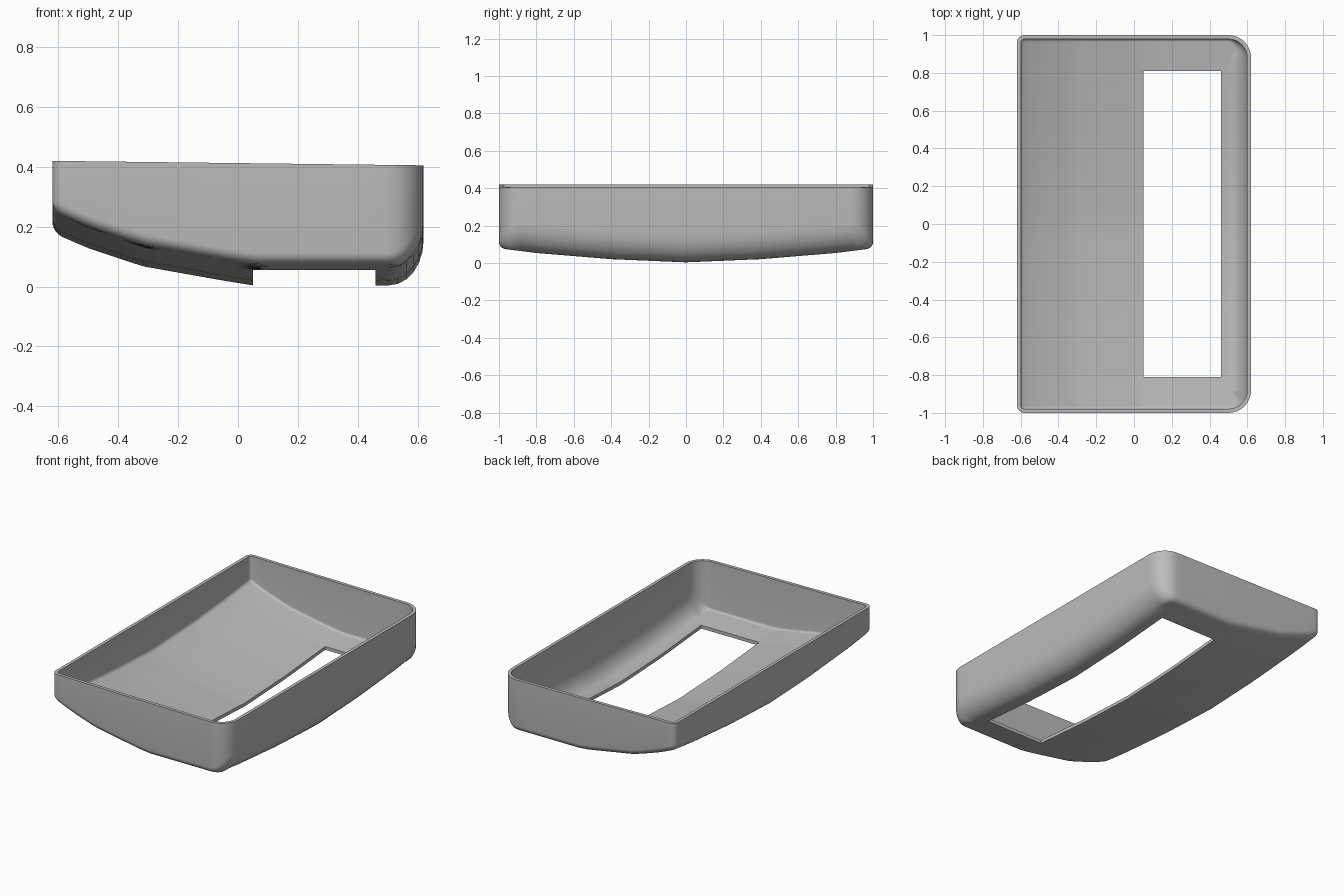
import bpy, bmesh, math

if "Cube" in bpy.data.objects:
    bpy.data.objects.remove(bpy.data.objects["Cube"])

HALF_X, HALF_Y, WALL = 0.62, 1.0, 0.021
WINDOW_X0, WINDOW_X1, WINDOW_Y = 0.05, 0.46, 0.81
SIDE_STEPS, ARC_STEPS = 20, 8          # ARC_STEPS is even, so corners have a middle
HALF_ARC = ARC_STEPS // 2
PER_SIDE = SIDE_STEPS + ARC_STEPS
FLOOR_RINGS = 14
FLOOR_X = [(-0.62, 0.18), (-0.5, 0.128), (-0.32, 0.068), (-0.05, 0.02), (0.05, 0.004), (0.62, 0.004)]
FLOOR_Y = [(0, 0), (0.4, 0.017), (0.8, 0.05), (1.0, 0.075)]
# Share of a window side reached by each outline step; corners take little of it
WINDOW_SHARE = [(0, 0), (HALF_ARC, 0.04), (PER_SIDE - HALF_ARC, 0.96), (PER_SIDE, 1)]


def lerp(a, b, t):
    return a + (b - a) * t


def sample(points, v):
    for (a, za), (b, zb) in zip(points, points[1:]):
        if v <= b:
            return lerp(za, zb, (v - a) / (b - a))
    return points[-1][1]


def floor_z(x, y):
    return sample(FLOOR_X, x) + sample(FLOOR_Y, abs(y))


def rim_z(x):
    return lerp(0.42, 0.405, (x + HALF_X) / (2 * HALF_X))


def make_outline(shrink):
    """Rounded rectangle with normals: large corners on +x, tight ones on -x."""
    corners = []
    for k, (sx, sy) in enumerate([(1, 1), (-1, 1), (-1, -1), (1, -1)]):
        r = 0.12 if sx > 0 else 0.04
        cx, cy = sx * (HALF_X - r), sy * (HALF_Y - r)
        arc = []
        for i in range(ARC_STEPS + 1):
            a = math.pi / 2 * (k + i / ARC_STEPS)
            nx, ny = math.cos(a), math.sin(a)
            arc.append((cx + (r - shrink) * nx, cy + (r - shrink) * ny, nx, ny))
        corners.append(arc)
    points = []
    for k in range(4):
        arc, end = corners[k], corners[(k + 1) % 4][0]
        x, y, nx, ny = arc[-1]
        points += arc
        for i in range(1, SIDE_STEPS):
            t = i / SIDE_STEPS
            points.append((lerp(x, end[0], t), lerp(y, end[1], t), nx, ny))
    return points


def make_window():
    """Points around the opening, matched one to one with the outline."""
    corners = [(WINDOW_X1, WINDOW_Y), (WINDOW_X0, WINDOW_Y), (WINDOW_X0, -WINDOW_Y), (WINDOW_X1, -WINDOW_Y)]
    points = []
    for k in range(4):
        a, b = corners[k], corners[(k + 1) % 4]
        for i in range(PER_SIDE):
            t = sample(WINDOW_SHARE, i)
            points.append((lerp(a[0], b[0], t), lerp(a[1], b[1], t)))
    return points[-HALF_ARC:] + points[:-HALF_ARC]


def make_skin(offset):
    """Rings from the rim, round the lower edge and over the floor to the window."""
    outline = make_outline(offset)
    rings = [[(x, y, rim_z(x)) for x, y, _, _ in outline]]
    for i in range(7):
        t = math.pi / 2 * i / 6
        ring = []
        for x, y, nx, ny in outline:
            soft = max(nx, 0) ** 2
            inset = (lerp(0.034, 0.115, soft) - offset) * (1 - math.cos(t))
            rise = (lerp(0.034, 0.15, soft) - offset) * (1 - math.sin(t))
            px, py = x - nx * inset, y - ny * inset
            ring.append((px, py, floor_z(px, py) + offset + rise))
        rings.append(ring)
    edge = rings[-1]
    for j in range(1, FLOOR_RINGS + 1):
        t = j / FLOOR_RINGS
        ring = []
        for (ex, ey, _), (wx, wy) in zip(edge, make_window()):
            px, py = lerp(ex, wx, t), lerp(ey, wy, t)
            ring.append((px, py, floor_z(px, py) + offset))
        rings.append(ring)
    return rings


# Outer skin down to the window, then inner skin back up to the rim, closed in a loop
bm = bmesh.new()
rings = make_skin(0) + make_skin(WALL)[::-1]
loops = [[bm.verts.new(p) for p in ring] for ring in rings]
for upper, lower in zip(loops, loops[1:] + loops[:1]):
    for i in range(len(upper)):
        j = (i + 1) % len(upper)
        bm.faces.new((upper[i], lower[i], lower[j], upper[j]))
bmesh.ops.recalc_face_normals(bm, faces=bm.faces[:])
mesh = bpy.data.meshes.new("tray_shell")
bm.to_mesh(mesh)
bm.free()
shell = bpy.data.objects.new("tray_shell", mesh)
bpy.context.collection.objects.link(shell)

# Single plain colour
grey = bpy.data.materials.new("plain grey")
grey.use_nodes = True
color = (0.5, 0.5, 0.5, 1)
grey.diffuse_color = color
grey.node_tree.nodes["Principled BSDF"].inputs["Base Color"].default_value = color
mesh.materials.append(grey)

bpy.context.view_layer.objects.active = shell
shell.select_set(True)
bpy.ops.object.shade_smooth_by_angle(angle=math.radians(30))
